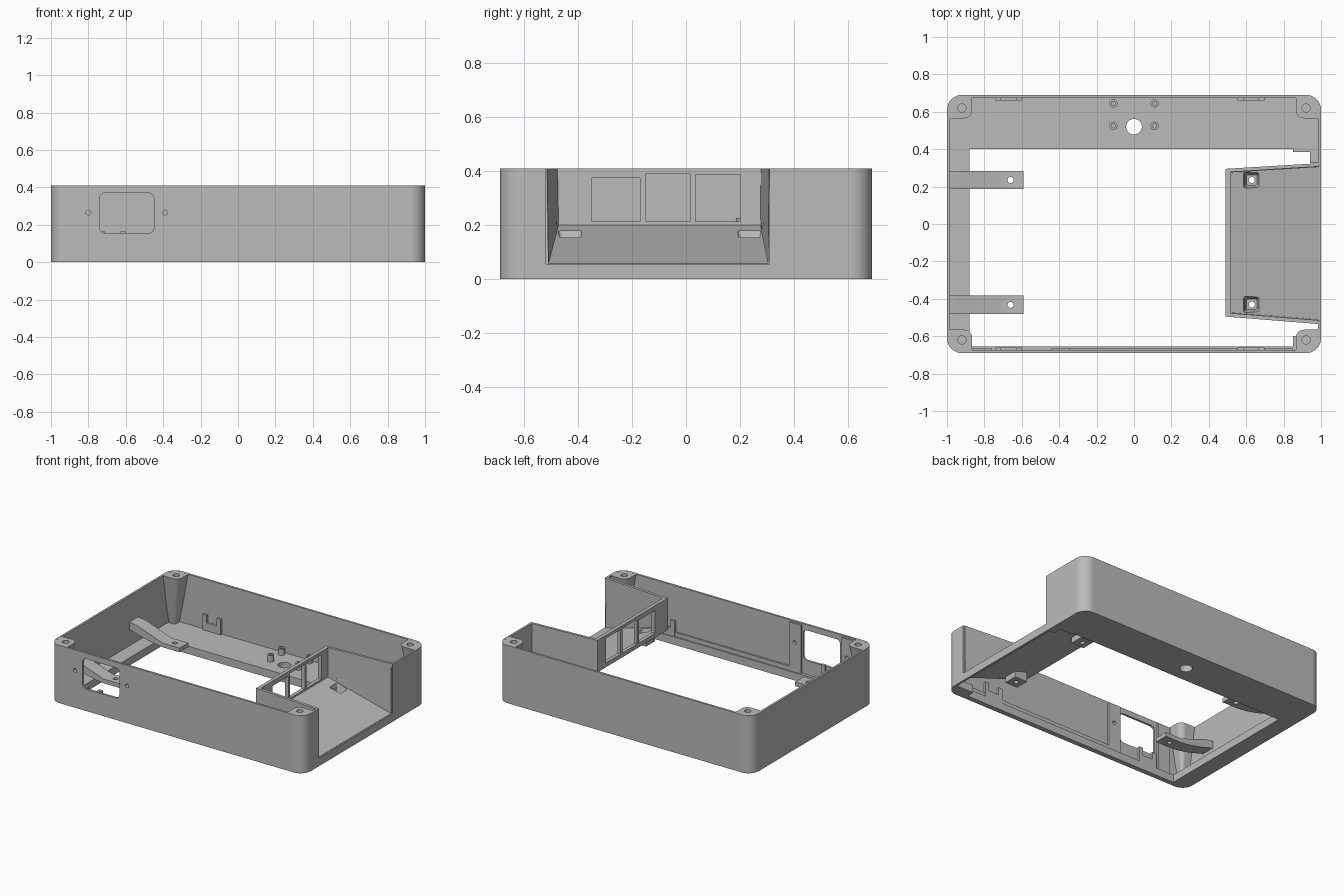
import bpy
import bmesh
import math

cube = bpy.data.objects.get("Cube")
if cube:
    bpy.data.objects.remove(cube, do_unlink=True)

grey = bpy.data.materials.new("plain grey")
grey.use_nodes = True
GREY = (0.5, 0.5, 0.5, 1)
grey.diffuse_color = GREY
grey.node_tree.nodes["Principled BSDF"].inputs["Base Color"].default_value = GREY

TOP, FLOOR, WALL, RADIUS = 0.41, 0.055, 0.015, 0.08
HX, HY = 1.0, 0.69
parts = []


def loft(name, lower, upper):
    """Closed solid between two matching rings of 3D points."""
    bm = bmesh.new()
    a = [bm.verts.new(p) for p in lower]
    b = [bm.verts.new(p) for p in upper]
    bm.faces.new(a)
    bm.faces.new(b)
    for i in range(len(a)):
        j = (i + 1) % len(a)
        bm.faces.new((a[i], a[j], b[j], b[i]))
    bmesh.ops.recalc_face_normals(bm, faces=bm.faces)
    mesh = bpy.data.meshes.new(name)
    bm.to_mesh(mesh)
    bm.free()
    mesh.materials.append(grey)
    ob = bpy.data.objects.new(name, mesh)
    bpy.context.collection.objects.link(ob)
    return ob


def prism(name, pts, lo, hi, axis="z"):
    """Extrude a 2D outline along z, or an xz outline along y."""
    def place(h):
        return [(u, v, h) if axis == "z" else (u, h, v) for u, v in pts]
    return loft(name, place(lo), place(hi))


def box(name, x0, x1, y0, y1, z0, z1):
    return prism(name, [(x0, y0), (x1, y0), (x1, y1), (x0, y1)], z0, z1)


def arc(cx, cy, r, start, end, n=10):
    return [(cx + r * math.cos(math.radians(start + (end - start) * i / n)),
             cy + r * math.sin(math.radians(start + (end - start) * i / n)))
            for i in range(n + 1)]


def circle(cx, cy, r, n=24):
    return arc(cx, cy, r, 0, 360, n)[:-1]


def rounded(x0, x1, y0, y1, r):
    corners = [(x1 - r, y1 - r), (x0 + r, y1 - r), (x0 + r, y0 + r), (x1 - r, y0 + r)]
    return [p for i, (x, y) in enumerate(corners) for p in arc(x, y, r, 90 * i, 90 * i + 90)]


def combine(ob, others, mode="DIFFERENCE"):
    """Apply booleans and delete the helper objects."""
    for other in others:
        other.hide_render = True
        mod = ob.modifiers.new("cut", "BOOLEAN")
        mod.operation, mod.solver, mod.object = mode, "EXACT", other
        bpy.context.view_layer.update()
        graph = bpy.context.evaluated_depsgraph_get()
        mesh = bpy.data.meshes.new_from_object(ob.evaluated_get(graph))
        ob.modifiers.clear()
        ob.data = mesh
        bpy.data.objects.remove(other, do_unlink=True)
    return ob


def slope(x):
    """Height of the sloping tray floor."""
    return FLOOR + (1 - x) * 0.3


# Main shell: walls, partial floor, side notch, front window and holes
shell = prism("shell", rounded(-HX, HX, -HY, HY, RADIUS), 0, TOP)
inside = rounded(-HX + WALL, HX - WALL, -HY + WALL, HY - WALL, RADIUS - WALL)
opening = [(-0.88, -0.655), (0.85, -0.655), (0.85, -0.6), (0.985, -0.6), (0.985, 0.325),
           (0.94, 0.325), (0.94, 0.385), (0.85, 0.385), (0.85, 0.4), (-0.88, 0.4)]
SCREWS = (-0.8, -0.39)
combine(shell, [
    prism("cut_inside", inside, FLOOR, 0.6),
    prism("cut_opening", opening, -0.1, 0.2),
    box("cut_notch", 0.9, 1.1, -0.52, 0.31, FLOOR, 0.6),
    prism("cut_window", rounded(-0.74, -0.45, 0.155, 0.37, 0.03), -0.8, -0.6, "y"),
    prism("cut_floor_hole", circle(0, 0.52, 0.042, 32), -0.1, 0.2),
] + [prism("cut_screw", circle(x, 0.265, 0.013), -0.8, -0.6, "y") for x in SCREWS])
parts.append(shell)

# Sloping side tray with a windowed end wall
outer = [(0.49, -0.495), (0.99, -0.535), (0.99, 0.325), (0.49, 0.295)]
inner = [(0.515, -0.48), (1.05, -0.523), (1.05, 0.313), (0.515, 0.28)]
tray = loft("side_tray", [(x, y, slope(x) - 0.025) for x, y in outer],
            [(x, y, TOP) for x, y in outer])
cavity = loft("cut_cavity", [(x, y * 0.985, slope(x)) for x, y in inner],
              [(x, y, 0.6) for x, y in inner])
combine(tray, [cavity])
MOUNT_X, MOUNTS = 0.63, (0.235, -0.43)
for y in MOUNTS:
    h = 0.05
    combine(tray, [box("mount", MOUNT_X - h, MOUNT_X + h, y - h, y + h, 0.085, 0.15)], "UNION")
    rings = []
    for z, s in ((0.11, 0.028), (0.21, 0.052)):
        rings.append([(u, v, z) for u, v in
                      rounded(MOUNT_X - s, MOUNT_X + s, y - s, y + s, s * 0.3)])
    combine(tray, [loft("cut_pocket", *rings),
                   prism("cut_mount_hole", circle(MOUNT_X, y, 0.016), 0, 0.2)])
combine(tray, [box("cut_bay", 0.4, 0.55, y0, y1, 0.213, z1) for y0, y1, z1 in
               ((-0.35, -0.17, 0.375), (-0.15, 0.015, 0.39), (0.035, 0.2, 0.388))])
parts.append(tray)

# Tapered screw posts in the four corners
E = 0.004
for sx, side in ((1, "left"), (-1, "right")):
    for sy, end in ((1, "back"), (-1, "front")):
        ring = [(0.865, HY - E), (0.865, 0.61)]
        ring += arc(0.91, 0.61, 0.045, 180, 270)
        ring += [(HX - E, 0.565)]
        ring += arc(HX - RADIUS, HY - RADIUS, RADIUS - E, 0, 90)
        mid = (HX - 0.03, HY - 0.03)
        foot = [(mid[0] + 0.35 * (x - mid[0]), mid[1] + 0.35 * (y - mid[1])) for x, y in ring]
        post = loft(f"{end}_{side}_post", [(sx * x, sy * y, 0.04) for x, y in foot],
                    [(sx * x, sy * y, TOP - 0.0005) for x, y in ring])
        combine(post, [prism("cut_post", circle(sx * 0.92, sy * 0.62, 0.022), 0.26, 0.6)])
        parts.append(post)

# Curved bracket arms on the right wall
arm = [(-0.99, 0.225), (-0.92, 0.215), (-0.72, 0.145), (-0.59, 0.145), (-0.59, 0.115),
       (-0.71, 0.115), (-0.78, 0.122), (-0.84, 0.133), (-0.9, 0.148), (-0.99, 0.175)]
for y, end in ((0.235, "back"), (-0.432, "front")):
    bracket = prism(f"{end}_bracket", arm, y - 0.049, y + 0.049, "y")
    combine(bracket, [prism("cut_bracket", circle(-0.66, y, 0.016), 0, 0.3)])
    parts.append(bracket)

# Small standoffs around the floor hole
for x in (-0.11, 0.11):
    for y in (0.525, 0.645):
        standoff = prism("standoff", circle(x, y, 0.022), 0.04, 0.1)
        combine(standoff, [prism("cut_standoff", circle(x, y, 0.011), 0.06, 0.2)])
        parts.append(standoff)

# Forked clips along the front and back walls
fork = [(-0.072, 0.05), (0.072, 0.05), (0.072, 0.165), (0.04, 0.165),
        (0.04, 0.11), (-0.04, 0.11), (-0.04, 0.165), (-0.072, 0.165)]
for x in (-0.67, 0.625):
    for s, end in ((1, "back"), (-1, "front")):
        parts.append(prism(f"{end}_clip", [(x + u, v) for u, v in fork],
                           s * 0.66, s * 0.68, "y"))

# Thickened strips beside the window and a low rib along the front wall
for (x0, x1), hole in zip(((-0.86, -0.76), (-0.44, -0.345)), SCREWS):
    strip = box("window_strip", x0, x1, -0.68, -0.662, 0.04, 0.4)
    combine(strip, [prism("cut_strip", circle(hole, 0.265, 0.013), -0.8, -0.6, "y")])
    parts.append(strip)
parts.append(box("front_rib", -0.345, 0.85, -0.68, -0.664, 0.04, 0.085))

# Smooth the rounded corners, keep edges crisp
bpy.ops.object.select_all(action="DESELECT")
for ob in parts:
    ob.select_set(True)
bpy.context.view_layer.objects.active = shell
bpy.ops.object.shade_smooth_by_angle(angle=math.radians(30))
for ob in parts:
    ob.modifiers.new("even_normals", "WEIGHTED_NORMAL").keep_sharp = True
